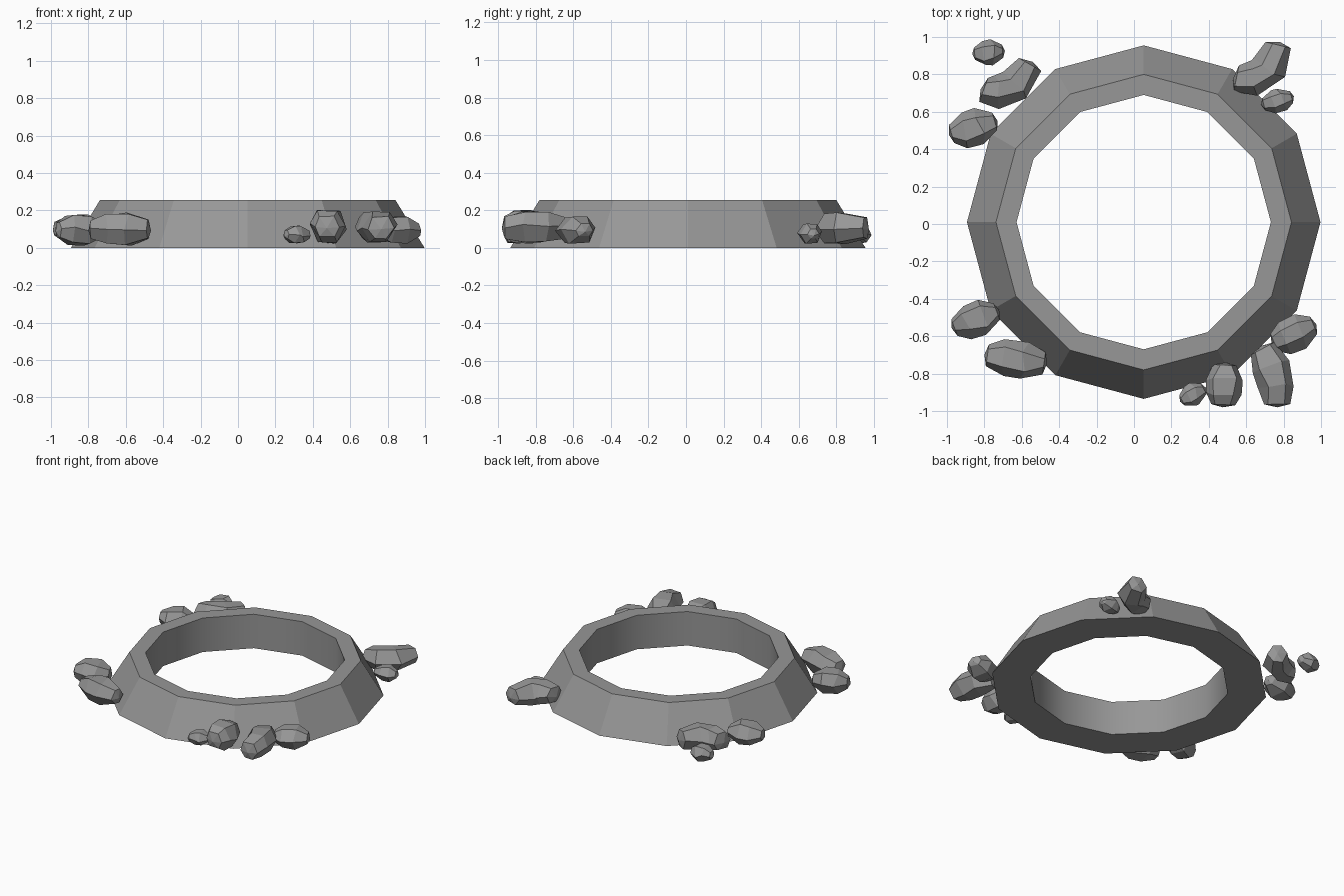
import bpy, math, random
from mathutils import Vector

if "Cube" in bpy.data.objects:
    bpy.data.objects.remove(bpy.data.objects["Cube"])

random.seed(4)
stone = bpy.data.materials.new("dark_stone")
stone.diffuse_color = (0.31, 0.31, 0.31, 1)
stone.use_nodes = True
stone.node_tree.nodes["Principled BSDF"].inputs["Base Color"].default_value = stone.diffuse_color


def make_object(name, verts, faces):
    mesh = bpy.data.meshes.new(name)
    mesh.from_pydata(verts, [], faces)
    mesh.materials.append(stone)
    mesh.update()
    obj = bpy.data.objects.new(name, mesh)
    bpy.context.collection.objects.link(obj)
    return obj


# Twelve-sided ring wall with sloping outside and upright inside
profile = [(0.945, 0), (0.79, 0.255), (0.68, 0.255), (0.68, 0)]
N, P = 12, len(profile)
verts = [(0.052 + r * math.cos(i * math.tau / N), 0.01 + r * math.sin(i * math.tau / N), z)
         for i in range(N) for r, z in profile]
faces = []
for i in range(N):
    a, b = i * P, (i + 1) % N * P
    for j in range(P):
        k = (j + 1) % P
        faces.append((a + j, b + j, b + k, a + k))
ring = make_object("ring_wall", verts, faces)
for p in ring.data.polygons:
    p.use_smooth = p.index % P == 2


# Faceted rock: six-sided loft along a bent centreline, with narrowed ends
def rock(name, start, mid, end, width, z0, z1, blunt=0.5):
    a, b = Vector(start), Vector(end)
    m = Vector(mid) if mid else (a + b) / 2
    ctrl = 2 * m - (a + b) / 2
    zc, h = (z0 + z1) / 2, (z1 - z0) / 2
    verts, faces, S = [], [], 6
    stations = [(0.02, blunt), (0.3, 0.95), (0.64, 1.0), (0.98, blunt)]
    for n, (t, s) in enumerate(stations):
        c = a * (1 - t) ** 2 + ctrl * 2 * t * (1 - t) + b * t * t
        d = ((ctrl - a) * (1 - t) + (b - ctrl) * t).normalized()
        side = Vector((-d.y, d.x))
        for i in range(S):
            ang = i * math.tau / S + random.uniform(-0.2, 0.2)
            k = s * random.uniform(0.95, 1.04)
            q = c + side * (math.cos(ang) * k * width / 2)
            q += d * random.uniform(-0.015, 0.015) * (n in (1, 2))
            z = zc + max(-1, min(1, math.sin(ang) / 0.866)) * h * s * random.uniform(0.9, 1.0)
            verts.append((q.x, q.y, z))
    for r in range(len(stations) - 1):
        for i in range(S):
            j = (i + 1) % S
            faces.append((r * S + i, r * S + j, (r + 1) * S + j, (r + 1) * S + i))
    # pointed end facets
    for base, end_pt, flip in ((0, a, True), (3 * S, b, False)):
        tip = len(verts)
        verts.append((end_pt + (end_pt - m).normalized() * 0.01).to_3d() + Vector((0, 0, zc - 0.01)))
        for i in range(S):
            f = (base + i, base + (i + 1) % S, tip)
            faces.append(f[::-1] if flip else f)
    return make_object(name, verts, faces)


# Back left cluster
rock("rock_back_left_small", (-0.855, 0.91), None, (-0.70, 0.925), 0.14, 0.02, 0.14)
rock("rock_back_left_bent", (-0.81, 0.72), (-0.67, 0.725), (-0.55, 0.86), 0.19, 0.01, 0.19, 0.75)
rock("rock_back_left_side", (-0.98, 0.48), None, (-0.74, 0.55), 0.20, 0.02, 0.18)
# Back right cluster
rock("rock_back_right_bent", (0.54, 0.78), (0.69, 0.805), (0.775, 0.965), 0.20, 0.02, 0.19, 0.7)
rock("rock_back_right_small", (0.69, 0.64), None, (0.845, 0.68), 0.13, 0.02, 0.13)
# Front left cluster
rock("rock_front_left_side", (-0.965, -0.555), None, (-0.73, -0.465), 0.19, 0.01, 0.18)
rock("rock_front_left_long", (-0.79, -0.70), None, (-0.475, -0.745), 0.20, 0.01, 0.19, 0.6)
# Front right cluster
rock("rock_front_small", (0.255, -0.945), None, (0.375, -0.88), 0.13, 0.02, 0.12)
rock("rock_front_tall", (0.475, -0.97), None, (0.485, -0.75), 0.20, 0.02, 0.21, 0.65)
rock("rock_front_right_long", (0.765, -0.97), (0.745, -0.81), (0.685, -0.66), 0.21, 0.02, 0.20, 0.7)
rock("rock_front_right_side", (0.745, -0.635), None, (0.965, -0.54), 0.20, 0.02, 0.17)
